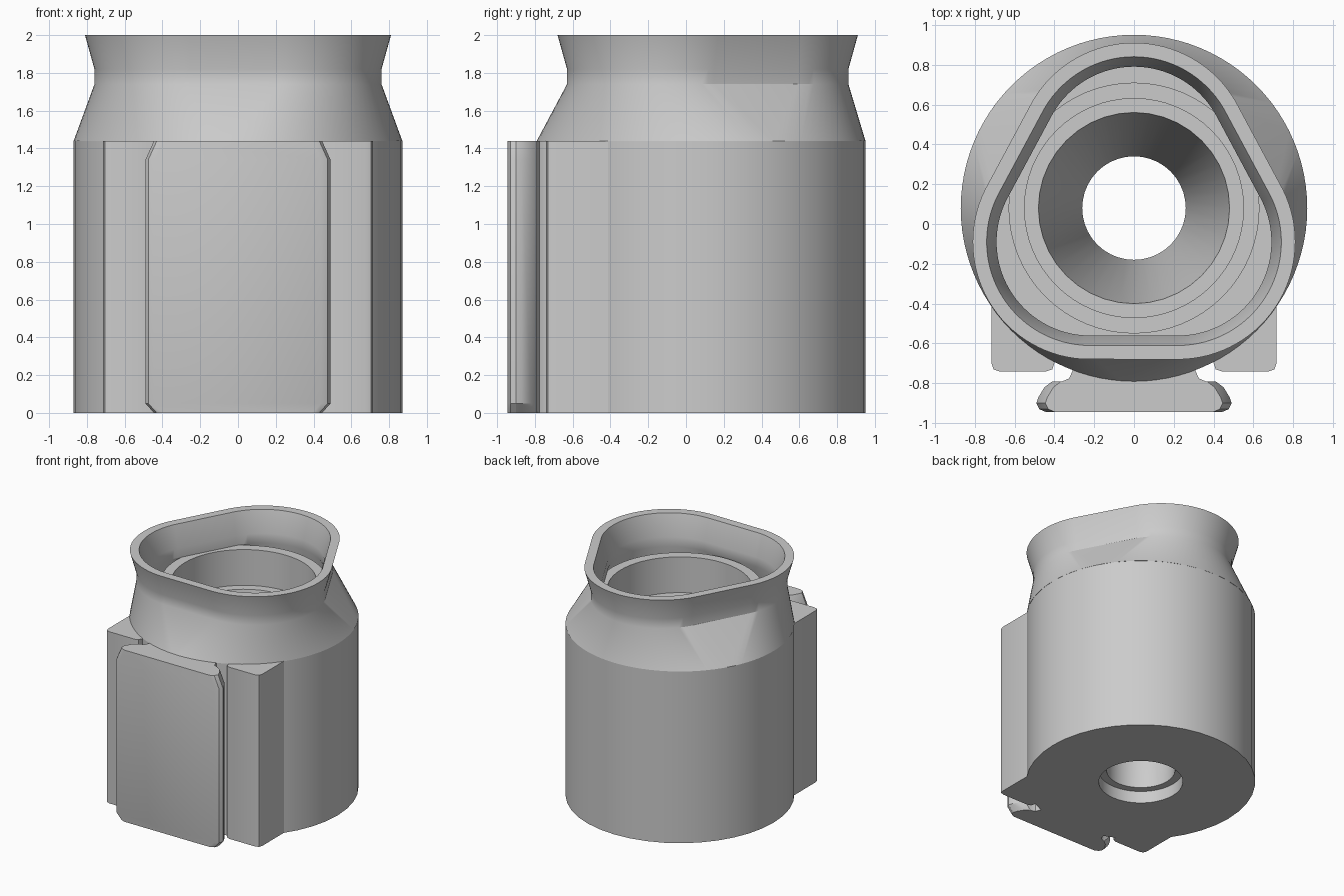
import bpy
import math

cube = bpy.data.objects.get("Cube")
if cube:
    bpy.data.objects.remove(cube, do_unlink=True)

grey = bpy.data.materials.new("plain_grey")
grey.use_nodes = True
colour = (0.6, 0.6, 0.6, 1)
grey.diffuse_color = colour
grey.node_tree.nodes["Principled BSDF"].inputs["Base Color"].default_value = colour

CENTRE_Y = 0.08   # axis of the round body
TOP = 1.44        # height of the body


def loft(name, rings, wrap=False):
    """Skin equal rings; either cap the ends or join last ring to first."""
    n = len(rings[0])
    verts = [p for ring in rings for p in ring]
    faces = []
    for k in range(len(rings) if wrap else len(rings) - 1):
        a, b = k * n, (k + 1) % len(rings) * n
        for i in range(n):
            j = (i + 1) % n
            faces.append((a + i, a + j, b + j, b + i))
    if not wrap:
        faces.append(tuple(reversed(range(n))))
        faces.append(tuple(range(len(verts) - n, len(verts))))
    mesh = bpy.data.meshes.new(name)
    mesh.from_pydata(verts, [], faces)
    mesh.materials.append(grey)
    obj = bpy.data.objects.new(name, mesh)
    bpy.context.collection.objects.link(obj)
    bpy.ops.object.select_all(action="DESELECT")
    obj.select_set(True)
    bpy.context.view_layer.objects.active = obj
    bpy.ops.object.mode_set(mode="EDIT")
    bpy.ops.mesh.select_all(action="SELECT")
    bpy.ops.mesh.normals_make_consistent(inside=False)
    bpy.ops.object.mode_set(mode="OBJECT")
    bpy.ops.object.shade_smooth_by_angle(angle=math.radians(30))
    return obj


def circle(radius, z, sides):
    return [(radius * math.cos(t), CENTRE_Y + radius * math.sin(t), z)
            for t in (math.tau * i / sides for i in range(sides))]


def rounded_triangle(radius, z, sides):
    """Outline around three equal circles, sampled by normal direction."""
    corners = [(0, 0.32), (-0.22, -0.09), (0.22, -0.09)]
    ring = []
    for i in range(sides):
        t = math.tau * i / sides
        c, s = math.cos(t), math.sin(t)
        x, y = max(corners, key=lambda p: p[0] * c + p[1] * s + p[0] * 1e-6)
        ring.append((x + radius * c, y + radius * s, z))
    return ring


# Round body with funnel bore and a counterbore underneath
body = [(0.87, 0), (0.87, TOP), (0.48, TOP), (0.26, 0.3),
        (0.26, 0.1), (0.32, 0.1), (0.32, 0)]
loft("body", [circle(r, z, 40) for r, z in body], wrap=True)

# Raised ring inside the collar
ring = [(0.63, 1.42), (0.63, 1.74), (0.55, 1.74), (0.55, 1.42)]
loft("inner_ring", [circle(r, z, 64) for r, z in ring], wrap=True)

# Collar: circle at its base, pinched to a rounded triangle, flared at the rim
N, WALL = 96, 0.07
levels = [(0.54, 1.74), (0.54, 1.82), (0.59, 2.0)]
outer = [circle(0.87, TOP, N)] + [rounded_triangle(r, z, N) for r, z in levels]
inner = [circle(0.87 - WALL, TOP, N)] + [rounded_triangle(r - WALL, z, N) for r, z in levels]
loft("collar", outer + inner[::-1], wrap=True)

# Side blocks either side of the front rail
block = [(0.715, -0.40), (0.715, -0.70), (0.705, -0.73), (0.675, -0.74),
         (0.44, -0.74), (0.41, -0.73), (0.40, -0.70), (0.40, -0.55)]
for side, name in ((1, "left_block"), (-1, "right_block")):
    loft(name, [[(side * x, y, z) for x, y in block] for z in (0, TOP)])

# Front rail: T-shaped section with its outer edges drawn in at both ends
half = [(0.31, -0.60), (0.31, -0.74), (0.325, -0.775), (0.36, -0.79),
        (0.41, -0.79), (0.45, -0.82), (0.48, -0.87), (0.49, -0.90),
        (0.475, -0.93), (0.44, -0.945)]
rail = []
for z, draw_in in ((0, 0.045), (0.05, 0), (1.34, 0), (TOP, 0.045)):
    right = [(x - draw_in if x > 0.4 else x, y, z) for x, y in half]
    rail.append(right + [(-x, y, z) for x, y, z in reversed(right)])
loft("front_rail", rail)
